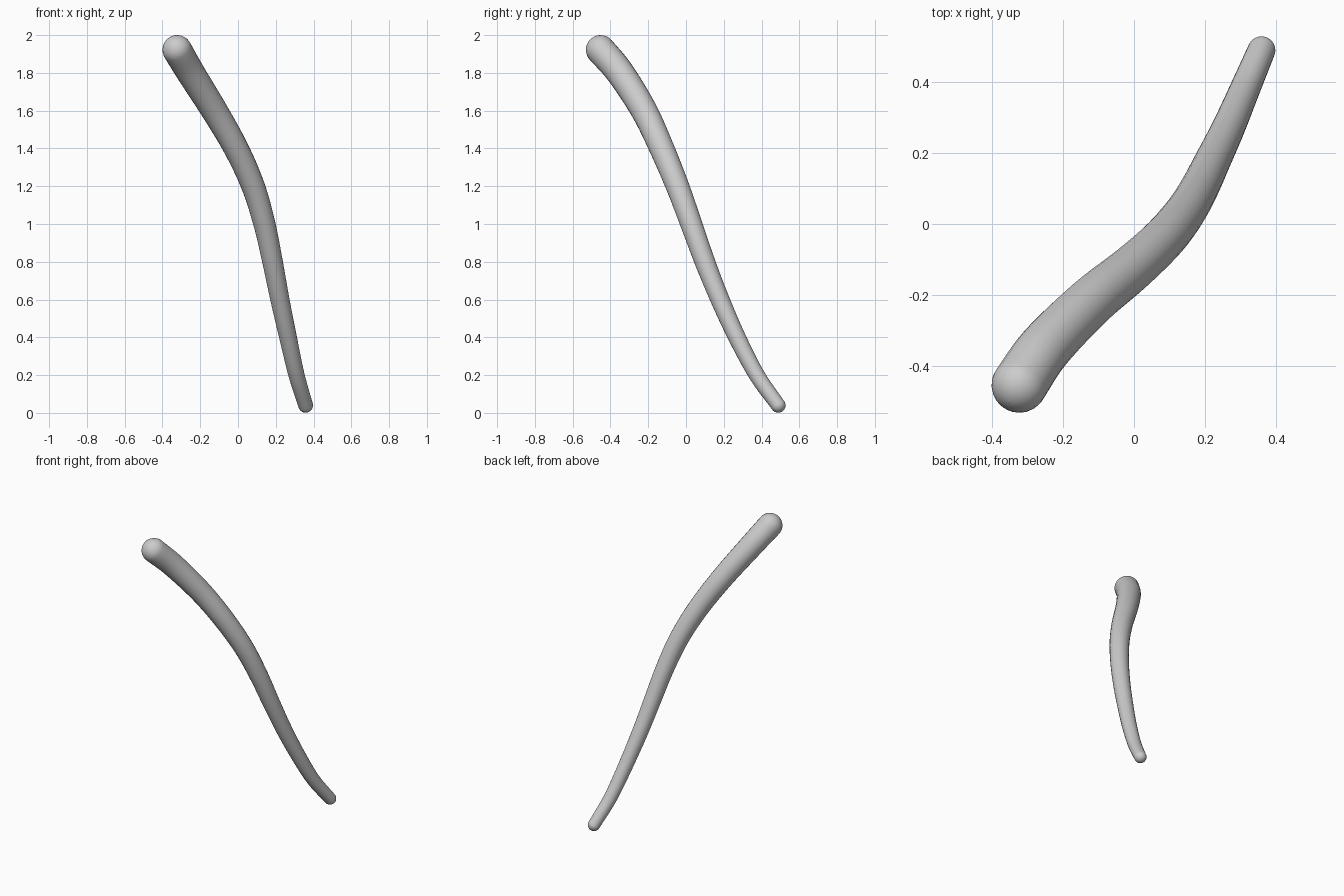
import bpy, math
from mathutils import Vector

if "Cube" in bpy.data.objects:
    bpy.data.objects.remove(bpy.data.objects["Cube"])

# Centre line of the stick, bottom to top
POINTS = [Vector(p) for p in [
    (0.358, 0.488, 0.04), (0.31, 0.375, 0.2), (0.265, 0.27, 0.4),
    (0.222, 0.18, 0.6), (0.183, 0.10, 0.8), (0.14, 0.028, 1.0),
    (0.08, -0.045, 1.2), (-0.01, -0.128, 1.4), (-0.125, -0.222, 1.6),
    (-0.25, -0.348, 1.8), (-0.322, -0.452, 1.922)]]
R_BOTTOM, R_TOP = 0.039, 0.078


def catmull(pts, steps):
    """Smooth path through all points."""
    ext = [2 * pts[0] - pts[1]] + pts + [2 * pts[-1] - pts[-2]]
    out = []
    for a, b, c, d in zip(ext, ext[1:], ext[2:], ext[3:]):
        for i in range(steps):
            t = i / steps
            out.append(0.5 * (2 * b + (c - a) * t + (2 * a - 5 * b + 4 * c - d) * t * t
                              + (3 * b - a - 3 * c + d) * t ** 3))
    return out + [pts[-1].copy()]


def round_cap(centre, direction, radius, n=10):
    """Path samples whose shrinking radii form a half sphere."""
    angles = [math.pi / 2 * i / n for i in range(1, n + 1)]
    return [(centre + direction * radius * math.sin(a), max(radius * math.cos(a), 1e-4))
            for a in angles]


path = catmull(POINTS, 6)
lengths = [0.0]
for a, b in zip(path, path[1:]):
    lengths.append(lengths[-1] + (b - a).length)
body = [(p, R_BOTTOM + (R_TOP - R_BOTTOM) * s / lengths[-1]) for p, s in zip(path, lengths)]

bottom = round_cap(path[0], (path[0] - path[1]).normalized(), R_BOTTOM)
top = round_cap(path[-1], (path[-1] - path[-2]).normalized(), R_TOP)
samples = bottom[::-1] + body + top

# Tapered, round-ended stick
curve = bpy.data.curves.new("curved_stick", 'CURVE')
curve.dimensions = '3D'
curve.bevel_depth = 1.0
curve.bevel_resolution = 10
curve.use_fill_caps = True
spline = curve.splines.new('POLY')
spline.points.add(len(samples) - 1)
for point, (co, r) in zip(spline.points, samples):
    point.co = (*co, 1)
    point.radius = r
stick = bpy.data.objects.new("curved_stick", curve)
bpy.context.collection.objects.link(stick)

# Turn into a smooth mesh
bpy.context.view_layer.objects.active = stick
stick.select_set(True)
bpy.ops.object.convert(target='MESH')
bpy.ops.object.shade_smooth()
